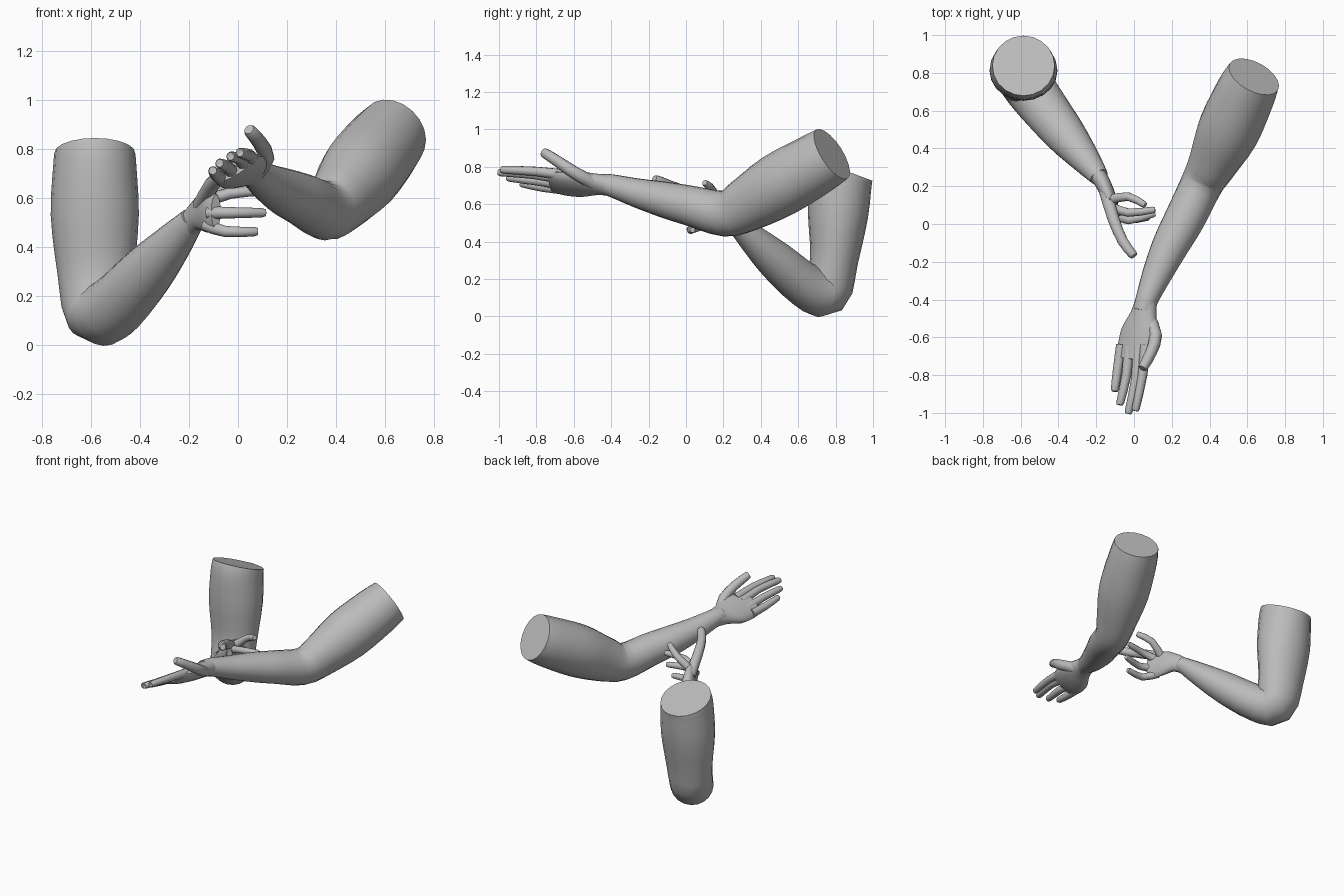
import bpy, bmesh, math
from mathutils import Vector

if "Cube" in bpy.data.objects:
    bpy.data.objects.remove(bpy.data.objects["Cube"])

skin = bpy.data.materials.new("plain grey")
skin.diffuse_color = (0.5, 0.5, 0.5, 1)
skin.use_nodes = True
skin.node_tree.nodes["Principled BSDF"].inputs["Base Color"].default_value = skin.diffuse_color


def spline(pts, steps):
    """Smooth interpolation through rows of x, y, z, radius a, radius b."""
    out = []
    n = len(pts)
    for i in range(n - 1):
        p0, p1, p2, p3 = pts[max(i - 1, 0)], pts[i], pts[i + 1], pts[min(i + 2, n - 1)]
        for s in range(steps):
            t = s / steps
            out.append([0.5 * (2 * b + (c - a) * t + (2 * a - 5 * b + 4 * c - d) * t * t
                               + (3 * b - a - 3 * c + d) * t ** 3)
                        for a, b, c, d in zip(p0, p1, p2, p3)])
    out.append(list(pts[-1]))
    return out


def limb(name, pts, width_dir, sides=20, steps=3):
    """Capped tube of elliptical rings; radius a lies along width_dir."""
    rows = spline(pts, steps)
    centres = [Vector(r[:3]) for r in rows]
    bm = bmesh.new()
    rings = []
    for i, r in enumerate(rows):
        tan = (centres[min(i + 1, len(rows) - 1)] - centres[max(i - 1, 0)]).normalized()
        u = Vector(width_dir)
        u = (u - tan * u.dot(tan)).normalized()
        v = tan.cross(u)
        rings.append([bm.verts.new(centres[i] + u * r[3] * math.cos(k * math.tau / sides)
                                   + v * r[4] * math.sin(k * math.tau / sides))
                      for k in range(sides)])
    for a, b in zip(rings, rings[1:]):
        for k in range(sides):
            j = (k + 1) % sides
            bm.faces.new((a[k], a[j], b[j], b[k]))
    bm.faces.new(rings[0][::-1])
    bm.faces.new(rings[-1])
    bmesh.ops.recalc_face_normals(bm, faces=bm.faces[:])
    me = bpy.data.meshes.new(name)
    bm.to_mesh(me)
    bm.free()
    me.materials.append(skin)
    ob = bpy.data.objects.new(name, me)
    bpy.context.collection.objects.link(ob)
    bpy.context.view_layer.objects.active = ob
    ob.select_set(True)
    bpy.ops.object.shade_smooth_by_angle(angle=math.radians(45))
    ob.select_set(False)


def digit(name, path, r, width_dir):
    """Finger or thumb: tapers along its path to a blunt tip."""
    n = len(path) - 1
    pts = [(*p, r * (1 - 0.3 * i / n), r * (1 - 0.3 * i / n)) for i, p in enumerate(path)]
    end = Vector(path[-1])
    back = (Vector(path[-2]) - end).normalized()
    pts[-1] = (*(end + back * 0.012), r * 0.7, r * 0.7)
    pts.append((*end, r * 0.4, r * 0.4))
    limb(name, pts, width_dir, sides=10, steps=2)


# Bent arm: upright upper arm, elbow on the ground, forearm rising forward
limb("bent_arm", [
    (-.585, .838, .785, .165, .170),
    (-.585, .825, .730, .170, .170),
    (-.585, .812, .530, .180, .160),
    (-.580, .790, .290, .157, .128),
    (-.568, .745, .135, .140, .135),
    (-.495, .640, .165, .130, .120),
    (-.370, .480, .300, .112, .105),
    (-.260, .345, .425, .080, .075),
    (-.185, .250, .515, .052, .048)], (1, 0, 0))

# Hand of the bent arm
up = (0, 0, 1)
limb("bent_palm", [
    (-.210, .285, .480, .050, .045),
    (-.170, .225, .525, .060, .042),
    (-.135, .150, .545, .085, .038),
    (-.110, .075, .545, .085, .032),
    (-.090, .035, .545, .070, .022)], up, sides=16)
for name, path in {
    "bent_index": [(-.12, .13, .60), (-.03, .145, .67), (.06, .10, .715)],
    "bent_middle": [(-.12, .09, .59), (-.03, .06, .62), (.11, .075, .63)],
    "bent_ring": [(-.12, .06, .54), (-.03, .02, .54), (.11, .055, .54)],
    "bent_little": [(-.13, .09, .49), (-.05, .025, .463), (.08, .035, .463)],
}.items():
    digit(name, path, .027, up)
digit("bent_thumb", [(-.15, .17, .57), (-.11, .03, .65), (-.06, -.09, .70), (0, -.17, .735)], .036, up)

# Reaching arm: raised upper arm, elbow, long forearm to the front
limb("reaching_arm", [
    (.635, .780, .868, .145, .155),
    (.590, .690, .812, .160, .165),
    (.500, .495, .700, .165, .172),
    (.415, .320, .595, .130, .145),
    (.355, .205, .550, .112, .123),
    (.270, .030, .590, .108, .108),
    (.195, -.110, .623, .098, .097),
    (.125, -.260, .660, .080, .078),
    (.068, -.400, .700, .060, .060),
    (.052, -.460, .708, .056, .054)], (1, 0, 0))

# Hand of the reaching arm
tilt = (.86, 0, .5)
limb("reaching_palm", [
    (.066, -.400, .700, .058, .056),
    (.050, -.480, .706, .075, .050),
    (.030, -.570, .708, .110, .048),
    (.005, -.660, .712, .108, .040),
    (-.012, -.720, .722, .095, .028)], tilt, sides=16)
for name, path in {
    "reaching_index": [(.06, -.64, .755), (.045, -.80, .775), (.008, -.985, .785)],
    "reaching_middle": [(.022, -.65, .735), (.01, -.82, .76), (-.03, -1.0, .77)],
    "reaching_ring": [(-.025, -.65, .705), (-.04, -.80, .725), (-.075, -.955, .742)],
    "reaching_little": [(-.065, -.64, .68), (-.085, -.76, .69), (-.103, -.885, .712)],
}.items():
    digit(name, path, .030, tilt)
digit("reaching_thumb", [(.075, -.49, .71), (.115, -.59, .765), (.09, -.68, .825), (.045, -.765, .88)], .038, tilt)
